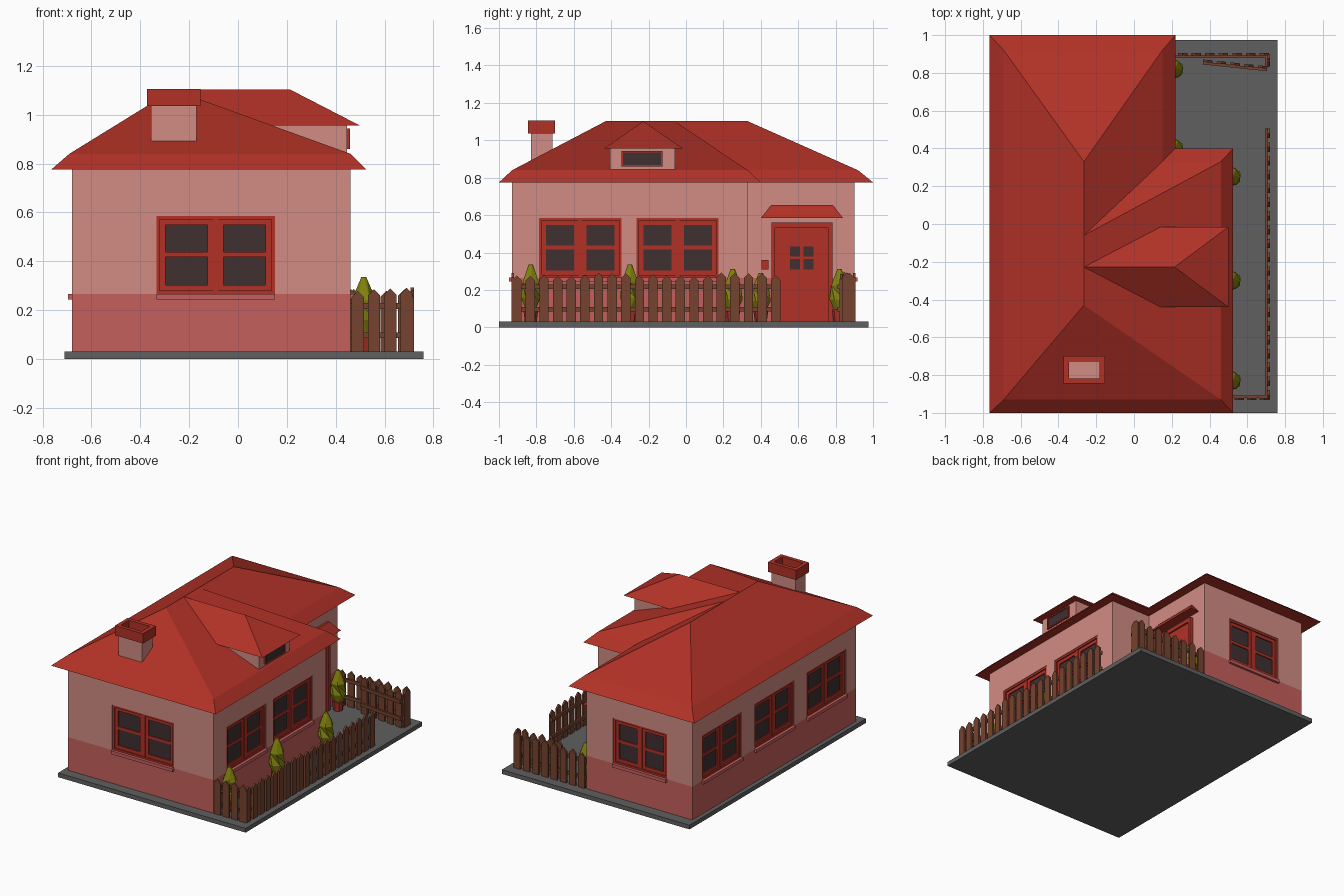
import bpy, bmesh, math, random
from mathutils import Matrix, Vector

if "Cube" in bpy.data.objects:
    bpy.data.objects.remove(bpy.data.objects["Cube"])

random.seed(4)

def mat(name, rgb):
    m = bpy.data.materials.new(name)
    m.diffuse_color = (*rgb, 1)
    m.use_nodes = True
    m.node_tree.nodes["Principled BSDF"].inputs["Base Color"].default_value = m.diffuse_color
    return m

WALL = mat("wall pink", (0.64, 0.265, 0.225))
BAND = mat("base pink", (0.56, 0.115, 0.11))
RED = mat("roof red", (0.44, 0.031, 0.02))
GLASS = mat("dark glass", (0.05, 0.029, 0.031))
WOOD = mat("fence brown", (0.18, 0.056, 0.029))
LEAF = mat("leaf olive", (0.22, 0.22, 0.004))
GREY = mat("paving grey", (0.115, 0.115, 0.115))

def finish(name, bm, material, M=Matrix()):
    bmesh.ops.recalc_face_normals(bm, faces=bm.faces)
    bm.transform(M)
    me = bpy.data.meshes.new(name)
    bm.to_mesh(me)
    bm.free()
    me.materials.append(material)
    ob = bpy.data.objects.new(name, me)
    bpy.context.collection.objects.link(ob)
    return ob

def add_box(bm, x0, x1, y0, y1, z0, z1):
    M = Matrix.Translation(((x0 + x1) / 2, (y0 + y1) / 2, (z0 + z1) / 2)) \
        @ Matrix.Diagonal((x1 - x0, y1 - y0, z1 - z0, 1))
    bmesh.ops.create_cube(bm, size=1, matrix=M)

def boxes(name, items, material, M=Matrix()):
    bm = bmesh.new()
    for b in items:
        add_box(bm, *b)
    return finish(name, bm, material, M)

def solid(name, verts, faces, material, M=Matrix()):
    bm = bmesh.new()
    vs = [bm.verts.new(v) for v in verts]
    for f in faces:
        bm.faces.new([vs[i] for i in f])
    return finish(name, bm, material, M)

def prism(name, pts, z0, z1, material):
    n = len(pts)
    verts = [(x, y, z) for z in (z0, z1) for x, y in pts]
    faces = [range(n), range(n, 2 * n)]
    faces += [(i, (i + 1) % n, (i + 1) % n + n, i + n) for i in range(n)]
    return solid(name, verts, faces, material)

def facing(x, y, deg, z=0):
    # local x runs along the wall, local -y points outward
    return Matrix.Translation((x, y, z)) @ Matrix.Rotation(math.radians(deg), 4, 'Z')

def ring(x0, x1, z0, z1, t, y0, y1):
    return [(x0, x0 + t, y0, y1, z0, z1), (x1 - t, x1, y0, y1, z0, z1),
            (x0 + t, x1 - t, y0, y1, z0, z0 + t), (x0 + t, x1 - t, y0, y1, z1 - t, z1)]

# Paving and walls (L-shaped plan)
boxes("paving", [(-0.71, 0.76, -1, 0.975, 0, 0.03)], GREY)
plan = [(-0.68, -0.93), (0.46, -0.93), (0.46, 0.33), (0.15, 0.33), (0.15, 0.90), (-0.68, 0.90)]
prism("wall_base", plan, 0.03, 0.265, BAND)
walls = prism("walls", plan, 0.265, 0.785, WALL)

# Windows: recess cutter, frame, two sashes with panes, sill
spots = [(-0.092, -0.93, 0, 0.485), (0.46, -0.565, 90, 0.44), (0.46, -0.045, 90, 0.44),
         (-0.27, 0.90, 180, 0.42),
         (-0.68, 0.57, -90, 0.44), (-0.68, -0.015, -90, 0.44), (-0.68, -0.60, -90, 0.44)]
cut = bmesh.new()
for k, (x, y, deg, w) in enumerate(spots, 1):
    M, h = facing(x, y, deg), w / 2
    hole = bmesh.new()
    add_box(hole, -h, h, -0.05, 0.03, 0.26, 0.585)
    hole.transform(M)
    tmp = bpy.data.meshes.new("tmp")
    hole.to_mesh(tmp)
    hole.free()
    cut.from_mesh(tmp)
    bpy.data.meshes.remove(tmp)
    bars = ring(-h, h, 0.266, 0.585, 0.014, 0.004, 0.03)
    bars.append((-0.01, 0.01, 0.008, 0.03, 0.28, 0.571))
    for a, b in ((-h + 0.014, -0.01), (0.01, h - 0.014)):
        bars += ring(a, b, 0.28, 0.571, 0.023, 0.013, 0.03)
        bars.append((a + 0.023, b - 0.023, 0.014, 0.03, 0.417, 0.437))
    boxes(f"window_frame_{k}", bars, RED, M)
    boxes(f"window_glass_{k}", [(-h + 0.02, h - 0.02, 0.021, 0.029, 0.285, 0.565)], GLASS, M)
    boxes(f"window_sill_{k}", [(-h, h, -0.016, 0.03, 0.244, 0.267)], BAND, M)
cutter = finish("window_cutter", cut, WALL)
cutter.hide_render = True
cutter.display_type = 'WIRE'
mod = walls.modifiers.new("recess", 'BOOLEAN')
mod.operation = 'DIFFERENCE'
mod.object = cutter

# Main hipped roof with flared eaves
eave = [(-0.765, -1), (0.525, -1), (0.525, 0.4), (0.22, 0.4), (0.22, 1), (-0.765, 1)]
mid = [(-0.69, -0.93), (0.46, -0.93), (0.46, 0.33), (0.15, 0.33), (0.15, 0.92), (-0.69, 0.92)]
verts = [(x, y, 0.775) for x, y in eave] + [(x, y, 0.84) for x, y in mid]
verts += [(-0.265, y, 1.102) for y in (-0.43, -0.06, 0.33)]
faces = [(i, (i + 1) % 6, (i + 1) % 6 + 6, i + 6) for i in range(6)]
faces += [range(6), (6, 7, 12), (7, 8, 13, 12), (8, 9, 13), (9, 10, 14, 13),
          (10, 11, 14), (11, 6, 12, 13, 14)]
solid("main_roof", verts, faces, RED)

# Dormer
boxes("dormer_walls", [(0.1, 0.447, -0.405, -0.06, 0.80, 0.958)], WALL)
solid("dormer_roof",
      [(-0.265, -0.228, 1.102), (0.215, -0.228, 1.102), (0.50, -0.44, 0.955), (0.50, -0.015, 0.955),
       (0.135, -0.44, 0.955), (0.135, -0.015, 0.955)],
      [(1, 2, 3), (0, 4, 2, 1), (0, 1, 3, 5), (4, 5, 3, 2), (0, 5, 4)], RED)
D = facing(0.447, -0.235, 90)
boxes("dormer_window_frame", ring(-0.11, 0.11, 0.86, 0.943, 0.009, -0.012, 0), RED, D)
boxes("dormer_window_glass", [(-0.105, 0.105, -0.006, 0, 0.865, 0.94)], GLASS, D)

# Chimney with hollow cap
boxes("chimney_shaft", [(-0.357, -0.17, -0.83, -0.715, 0.80, 1.04)], WALL)
cap = bmesh.new()
for b in [(-0.372, -0.345, -0.845, -0.70, 1.036, 1.105), (-0.182, -0.153, -0.845, -0.70, 1.036, 1.105),
          (-0.345, -0.182, -0.845, -0.818, 1.036, 1.105), (-0.345, -0.182, -0.727, -0.70, 1.036, 1.105)]:
    add_box(cap, *b)
finish("chimney_cap", cap, RED)

# Door, its panes, canopy and letter box
P = facing(0.15, 0.62, 90)
boxes("door_frame", [(-0.163, -0.143, -0.025, 0, 0.03, 0.56), (0.143, 0.163, -0.025, 0, 0.03, 0.56),
                     (-0.143, 0.143, -0.025, 0, 0.532, 0.56)], RED, P)
boxes("door", [(-0.143, 0.143, -0.014, 0, 0.03, 0.532)]
      + ring(-0.075, 0.075, 0.05, 0.16, 0.008, -0.02, -0.01), RED, P)
boxes("door_panes", [(a, a + 0.055, -0.018, -0.012, z, z + 0.055)
                     for a in (-0.065, 0.008) for z in (0.31, 0.378)], GLASS, P)
solid("door_canopy",
      [(-0.22, -0.069, 0.585), (0.22, -0.069, 0.585), (0.22, 0.01, 0.585), (-0.22, 0.01, 0.585),
       (-0.165, -0.015, 0.652), (0.165, -0.015, 0.652), (0.165, 0.01, 0.652), (-0.165, 0.01, 0.652)],
      [(0, 1, 2, 3), (4, 5, 6, 7), (0, 1, 5, 4), (1, 2, 6, 5), (2, 3, 7, 6), (3, 0, 4, 7)], RED, P)
boxes("letter_box", [(-0.215, -0.18, -0.02, 0, 0.31, 0.36)], RED, P)

# Picket fences and the open gate
def fence(name, p0, p1, n):
    d = Vector(p1) - Vector(p0)
    L = d.length
    bm = bmesh.new()
    for z in (0.085, 0.205):
        add_box(bm, 0, L, 0, 0.013, z, z + 0.024)
    for i in range(n):
        c = 0.025 + (L - 0.05) * i / (n - 1)
        top = 0.282 + random.uniform(-0.01, 0.012)
        prof = [(c - 0.025, 0.03), (c + 0.025, 0.03), (c + 0.025, top - 0.025),
                (c, top), (c - 0.025, top - 0.025)]
        f = bm.faces.new([bm.verts.new((x, 0, z)) for x, z in prof])
        g = bmesh.ops.extrude_face_region(bm, geom=[f])["geom"]
        bmesh.ops.translate(bm, vec=(0, -0.013, 0),
                            verts=[v for v in g if isinstance(v, bmesh.types.BMVert)])
    finish(name, bm, WOOD, facing(*p0, math.degrees(math.atan2(d.y, d.x))))

fence("side_fence", (0.707, -0.93), (0.707, 0.505), 20)
fence("front_fence", (0.465, -0.92), (0.715, -0.92), 4)
fence("back_fence", (0.715, 0.893), (0.16, 0.893), 8)
fence("corner_fence", (0.707, 0.835), (0.707, 0.90), 2)
fence("gate", (0.705, 0.822), (0.365, 0.858), 5)

# Potted bushes
def lathe(name, rings, sides, material, M):
    bm = bmesh.new()
    loops = [[bm.verts.new((r * math.cos(a), r * math.sin(a), z))
              for a in (2 * math.pi * (i + 0.5 * (k % 2) * (sides == 6)) / sides for i in range(sides))]
             for k, (r, z) in enumerate(rings)]
    for a, b in zip(loops, loops[1:]):
        for i in range(sides):
            j = (i + 1) % sides
            bm.faces.new((a[i], a[j], b[i]))
            bm.faces.new((a[j], b[j], b[i]))
    bm.faces.new(loops[0])
    bm.faces.new(loops[-1])
    finish(name, bm, material, M)

for k, (x, y, s) in enumerate([(0.515, -0.83, 1), (0.515, -0.30, 1), (0.515, 0.25, 0.92),
                               (0.21, 0.40, 0.85), (0.21, 0.82, 0.92)], 1):
    M = Matrix.Translation((x, y, 0.03)) @ Matrix.Diagonal((1, 1, s, 1))
    lathe(f"pot_{k}", [(0.032, 0), (0.04, 0.07)], 8, RED, M)
    lathe(f"bush_{k}", [(0.03, 0.065), (0.053, 0.13), (0.05, 0.21), (0.012, 0.305)], 6, LEAF, M)
